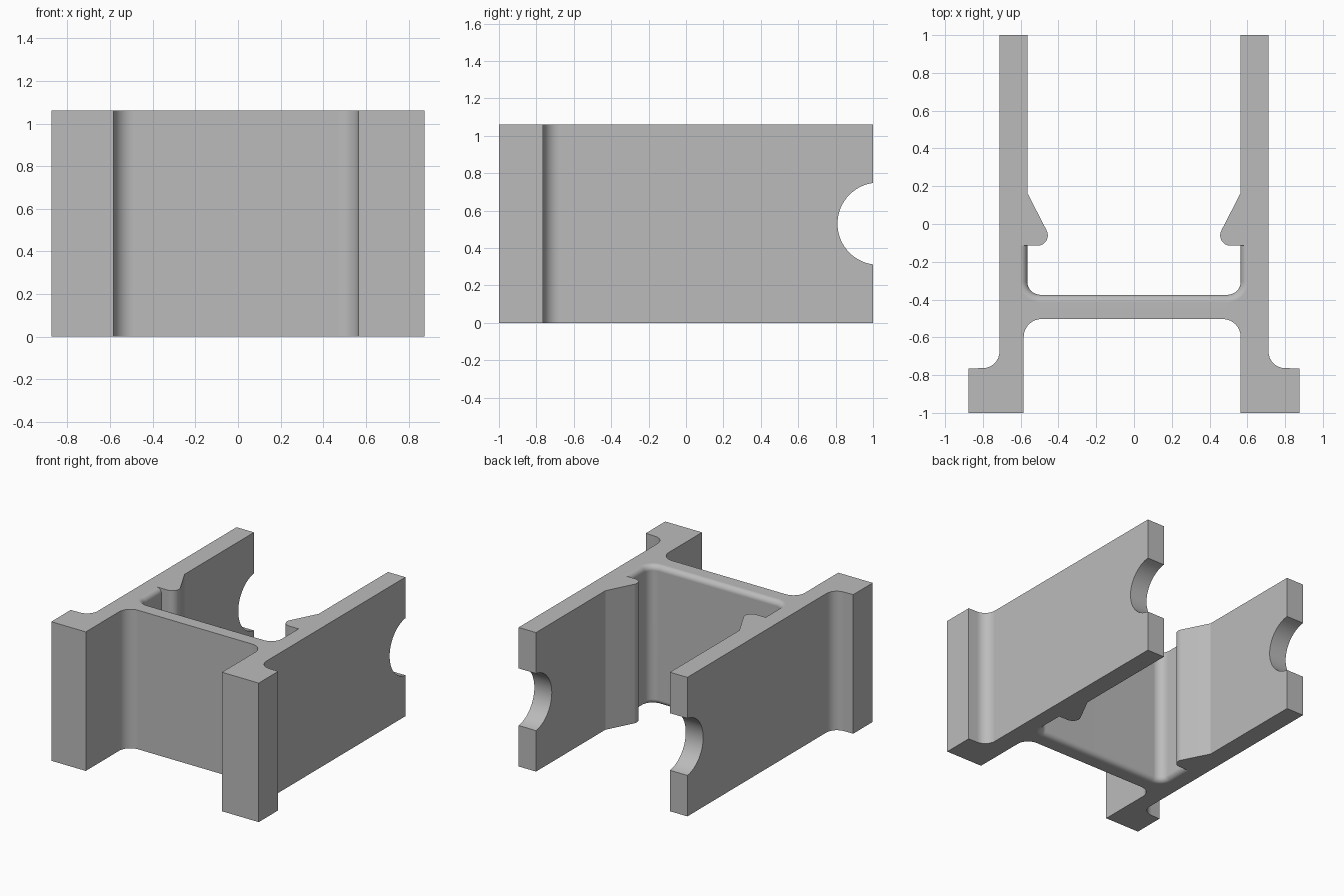
import bpy, bmesh
from math import radians, sin, cos, pi

cube = bpy.data.objects.get("Cube")
if cube:
    bpy.data.objects.remove(cube, do_unlink=True)

HEIGHT = 1.06
ROUND = 0.04      # rounding of the pocket rim
STEPS = 8

grey = bpy.data.materials.new("plain grey")
grey.use_nodes = True
colour = (0.5, 0.5, 0.5, 1)
grey.diffuse_color = colour
grey.node_tree.nodes["Principled BSDF"].inputs["Base Color"].default_value = colour


def arc(cx, cy, r, start, end):
    angles = [radians(start + (end - start) * i / STEPS) for i in range(STEPS + 1)]
    return [(cx + r * cos(a), cy + r * sin(a)) for a in angles]


def half_outline(leg, rim):
    """Half of the clip section; leg is the inner face of the front foot."""
    return (arc(leg - 0.095, -0.598, 0.095, 90, 0)              # web to foot
            + [(leg, -1), (0.875, -1), (0.875, -0.765)]         # foot
            + arc(0.80, -0.675, 0.088, 270, 180)                # foot to arm
            + [(0.712, 1), (0.565, 1), (0.565, 0.165)]          # arm
            + arc(0.511, -0.06, 0.055, 151, 270)                # hook
            + [(0.565 + rim, -0.115)]
            + arc(0.495, -0.305, 0.07 + rim, 0, -90))           # pocket corner


def outline(rim):
    left = [(-x, y) for x, y in reversed(half_outline(0.584, rim))]
    return half_outline(0.565, rim) + left


# Clip body: stacked sections, the pocket widening at top and bottom
levels = []
for i in range(STEPS + 1):
    a = pi / 2 * i / STEPS
    levels.append((ROUND * (1 - cos(a)), ROUND * (1 - sin(a))))
levels += [(HEIGHT - z, rim) for z, rim in reversed(levels)]

bm = bmesh.new()
rings = [[bm.verts.new((x, y, z)) for x, y in outline(rim)] for z, rim in levels]
for low, high in zip(rings, rings[1:]):
    for i in range(len(low)):
        j = (i + 1) % len(low)
        bm.faces.new((low[i], low[j], high[j], high[i]))
bm.faces.new(list(reversed(rings[0])))
bm.faces.new(rings[-1])
bmesh.ops.dissolve_limit(bm, angle_limit=radians(0.5), verts=bm.verts, edges=bm.edges)
bmesh.ops.recalc_face_normals(bm, faces=bm.faces)
mesh = bpy.data.meshes.new("clip_body")
bm.to_mesh(mesh)
bm.free()
mesh.materials.append(grey)
body = bpy.data.objects.new("clip_body", mesh)
bpy.context.collection.objects.link(body)

# Round notches in the arm ends
bpy.ops.mesh.primitive_cylinder_add(vertices=64, radius=0.22, depth=3,
                                    location=(0, 1.03, HEIGHT / 2),
                                    rotation=(0, pi / 2, 0))
cutter = bpy.context.object
cutter.name = "notch_cutter"
cutter.hide_render = True
cutter.data.materials.append(grey)

bpy.ops.object.select_all(action='DESELECT')
body.select_set(True)
bpy.context.view_layer.objects.active = body
cut = body.modifiers.new("notches", 'BOOLEAN')
cut.operation = 'DIFFERENCE'
cut.solver = 'EXACT'
cut.object = cutter
bpy.ops.object.modifier_apply(modifier=cut.name)
bpy.data.objects.remove(cutter, do_unlink=True)

# Smooth fillets, flat walls
bpy.ops.object.shade_smooth_by_angle(angle=radians(20))
weighted = body.modifiers.new("flat_walls", 'WEIGHTED_NORMAL')
weighted.keep_sharp = True
